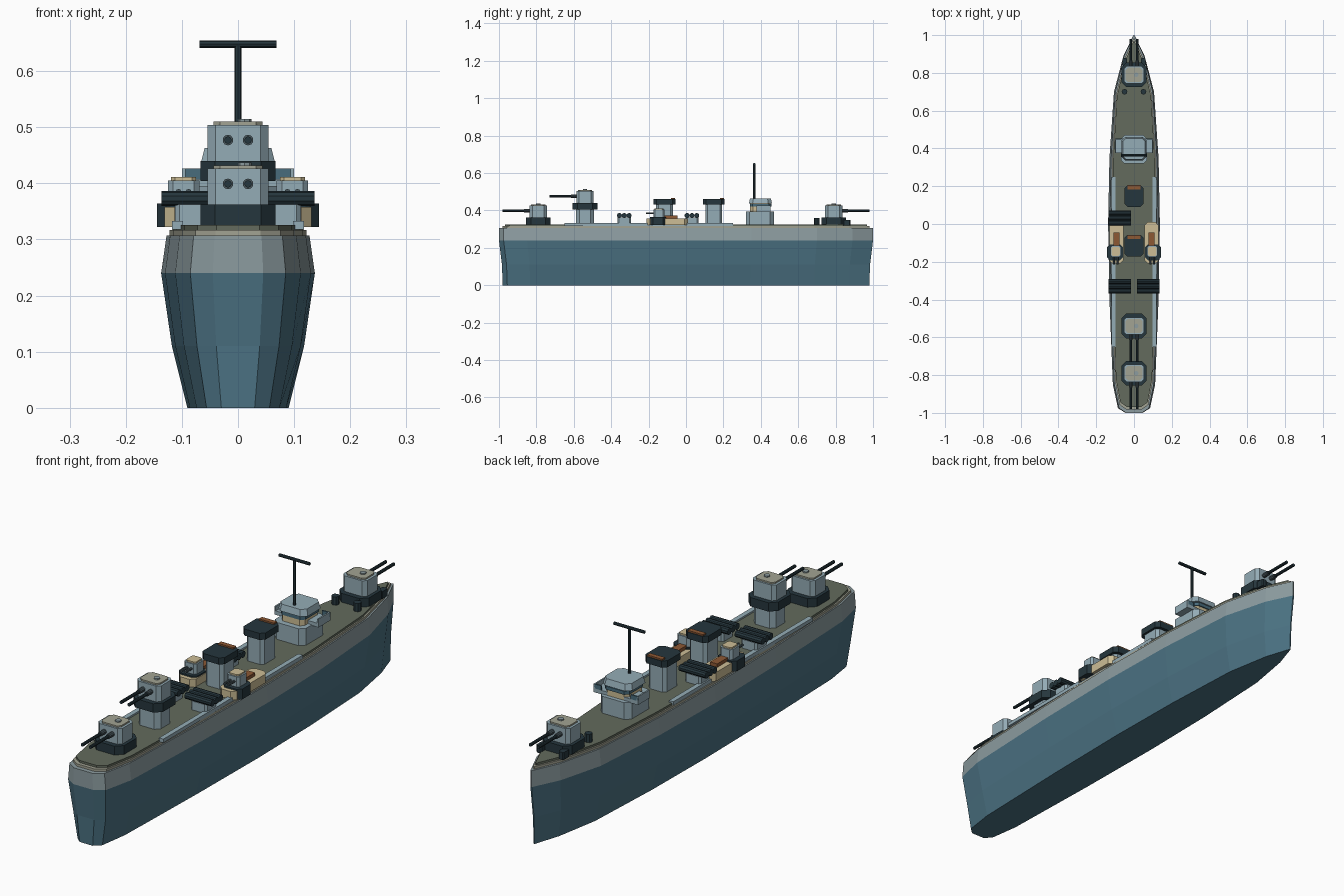
import bpy, bmesh, math
from mathutils import Vector

if "Cube" in bpy.data.objects:
    bpy.data.objects.remove(bpy.data.objects["Cube"])


def material(name, *rgb):
    lin = [((c / 255 + 0.055) / 1.055) ** 2.4 for c in rgb] + [1]
    m = bpy.data.materials.new(name)
    m.use_nodes = True
    m.diffuse_color = lin
    m.node_tree.nodes["Principled BSDF"].inputs["Base Color"].default_value = lin
    return m


HULL = material("hull blue", 76, 115, 132)
BAND = material("band grey", 140, 156, 160)
DECK = material("deck olive", 99, 107, 93)
DARK = material("dark steel", 37, 54, 61)
LIGHT = material("light steel", 148, 172, 182)
ROOF = material("khaki roof", 162, 163, 147)
TAN = material("platform tan", 205, 190, 150)
RUST = material("rust brown", 140, 88, 52)
GLASS = material("window blue", 72, 108, 124)
GUN = material("gun grey", 72, 86, 92)


def finish(name, bm, *mats):
    bmesh.ops.recalc_face_normals(bm, faces=bm.faces)
    me = bpy.data.meshes.new(name)
    bm.to_mesh(me)
    bm.free()
    for m in mats:
        me.materials.append(m)
    ob = bpy.data.objects.new(name, me)
    bpy.context.scene.collection.objects.link(ob)
    return ob


def loft(name, rings, *mats, pick=None):
    """Skin a stack of equal-length rings and cap both ends."""
    bm = bmesh.new()
    rows = [[bm.verts.new(p) for p in r] for r in rings]
    n = len(rows[0])
    for k in range(len(rows) - 1):
        for i in range(n):
            j = (i + 1) % n
            f = bm.faces.new((rows[k][i], rows[k][j], rows[k + 1][j], rows[k + 1][i]))
            f.material_index = pick(k) if pick else 0
    bm.faces.new(rows[0])
    top = bm.faces.new(rows[-1])
    top.material_index = pick(len(rows) - 2) if pick else 0
    return finish(name, bm, *mats)


def block(name, x, y, hx, hy, z0, z1, mat, cut=0.0, taper=1.0):
    """Box with cut corners, optionally narrowing upwards."""
    c = cut
    if c:
        o = [(hx, hy - c), (hx - c, hy), (c - hx, hy), (-hx, hy - c),
             (-hx, c - hy), (c - hx, -hy), (hx - c, -hy), (hx, c - hy)]
    else:
        o = [(hx, hy), (-hx, hy), (-hx, -hy), (hx, -hy)]
    return loft(name, [[(x + a * s, y + b * s, z) for a, b in o]
                       for z, s in ((z0, 1), (z1, taper))], mat)


def rod(name, a, b, r, mat, sides=10):
    a, b = Vector(a), Vector(b)
    d = b - a
    bm = bmesh.new()
    bmesh.ops.create_cone(bm, cap_ends=True, segments=sides, radius1=r, radius2=r, depth=d.length)
    bmesh.ops.transform(bm, matrix=d.to_track_quat('Z', 'Y').to_matrix().to_4x4(), verts=bm.verts)
    bmesh.ops.translate(bm, vec=(a + b) / 2, verts=bm.verts)
    return finish(name, bm, mat)


# Hull: one half outline from stern to bow, mirrored and scaled per level
half = [(.045, -1), (.085, -.975), (.112, -.85), (.13, -.4), (.137, 0),
        (.13, .35), (.106, .7), (.056, .89), (.003, 1)]
outline = half + [(-x, y) for x, y in reversed(half)]


def level(z, sx, sy):
    return [(x * sx, y * sy, z) for x, y in outline]


loft("hull", [level(0, .66, .98), level(.11, .86, .984), level(.24, 1, 1), level(.307, .93, 1)],
     HULL, BAND, pick=lambda k: int(k == 2))
loft("deck_edge", [level(.305, .89, .982), level(.317, .89, .982)], ROOF)
loft("deck", [level(.31, .85, .968), level(.326, .85, .968)], DECK)
for s, side in ((1, "left"), (-1, "right")):
    block(side + "_deck_strip", s * .108, -.2, .01, .45, .318, .333, LIGHT)
    rod(side + "_bollard", (s * .05, .7, .32), (s * .05, .7, .36), .015, DARK, 8)
    block(side + "_bow_locker", s * .05, .86, .012, .02, .32, .35, DARK, .005)


# Main gun turrets
def turret(name, y, z, d):
    block(name + "_ring", 0, y, .067, .066, z - .036, z, DARK, .026)
    block(name + "_house", 0, y, .054, .046, z, z + .064, LIGHT, .014)
    block(name + "_roof", 0, y, .044, .038, z + .064, z + .07, ROOF, .012)
    rod(name + "_hatch", (.012, y, z + .07), (.012, y, z + .075), .012, BAND, 8)
    for x in (-.018, .018):
        rod(name + "_sleeve", (x, y + d * .04, z + .037), (x, y + d * .075, z + .037), .0095, GUN)
        rod(name + "_barrel", (x, y + d * .04, z + .037), (x, y + d * .19, z + .037), .0065, DARK)


turret("bow_turret", .79, .362, 1)
turret("stern_turret", -.79, .362, -1)
turret("raised_turret", -.54, .44, -1)
block("raised_turret_barbette", 0, -.54, .05, .047, .32, .41, LIGHT, .018)

# Bridge
block("bridge_base", 0, .395, .07, .075, .32, .395, LIGHT, .02)
block("bridge_middle", 0, .398, .052, .055, .395, .44, TAN, .014)
block("bridge_wings", 0, .415, .1, .038, .392, .408, LIGHT)
for s in (1, -1):
    block("wing_screen", s * .097, .415, .003, .038, .408, .426, LIGHT)
    block("wing_front", s * .083, .45, .017, .003, .408, .426, GLASS)
block("bridge_windows", 0, .4, .055, .058, .42, .434, GLASS, .014)
block("bridge_roof", 0, .398, .066, .062, .437, .463, LIGHT, .02, .9)

# Mast
rod("mast", (0, .365, .46), (0, .365, .65), .006, DARK, 8)
rod("mast_yard", (-.069, .365, .648), (.069, .365, .648), .0065, DARK, 8)

# Funnels
for name, y in (("front_funnel", .148), ("rear_funnel", -.115)):
    block(name + "_body", 0, y, .04, .045, .32, .44, LIGHT, .012)
    block(name + "_cap", 0, y, .05, .058, .433, .46, DARK, .016)
    block(name + "_vent", 0, y + .045, .034, .01, .455, .466, RUST)


# Torpedo tubes, lying across the deck
def tubes(name, x, y):
    block(name + "_base", x, y, .036, .036, .32, .362, LIGHT, .008)
    for k in (-1, 0, 1):
        rod(name + "_tube", (x - .06, y + k * .026, .373), (x + .06, y + k * .026, .373), .0135, DARK)


tubes("left_rear_torpedo", .076, -.33)
tubes("right_rear_torpedo", -.076, -.33)
tubes("right_front_torpedo", -.076, .032)

# Side gun platforms
for s, side in ((1, "left"), (-1, "right")):
    x = s * .093
    block(side + "_platform", x, -.1, .038, .11, .322, .358, TAN, .018)
    block(side + "_gun_ring", x + s * .008, -.15, .043, .042, .322, .364, DARK, .016)
    block(side + "_gun_house", x + s * .004, -.145, .028, .03, .364, .405, LIGHT, .009)
    block(side + "_gun_roof", x + s * .004, -.145, .022, .024, .405, .411, TAN, .007)
    block(side + "_ammo_box", x, -.08, .016, .034, .355, .372, RUST)
    for k in (-.009, .009):
        rod(side + "_gun_barrel", (x + s * .004 + k, -.17, .385), (x + s * .004 + k, -.215, .385), .005, GUN, 8)
